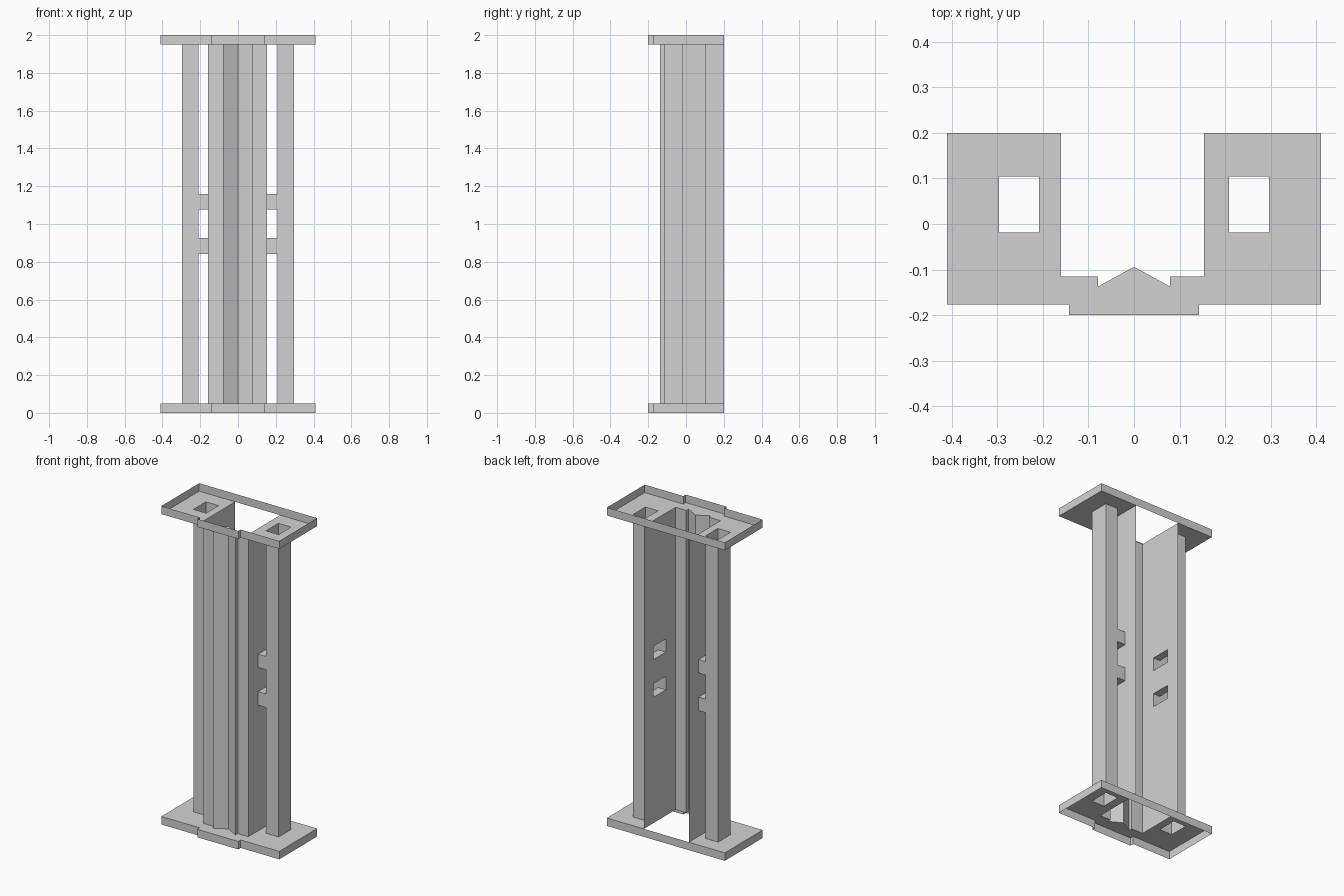
import bpy
import bmesh

cube = bpy.data.objects.get("Cube")
if cube:
    bpy.data.objects.remove(cube, do_unlink=True)

grey = bpy.data.materials.new("plain_grey")
grey.use_nodes = True
grey.diffuse_color = (0.65, 0.65, 0.65, 1)
grey.node_tree.nodes["Principled BSDF"].inputs["Base Color"].default_value = (0.65, 0.65, 0.65, 1)

# Main dimensions
HEIGHT, RIM = 2.0, 0.05
HALF_X, FRONT, BACK = 0.41, -0.176, 0.2
POST_IN, POST_OUT, POST_FRONT, POST_BACK = 0.208, 0.296, -0.019, 0.104
CHANNEL_X = {-1: -0.16, 1: 0.153}
CHANNEL_FRONT = -0.115
SLOTS = [(0.84, 0.925), (1.077, 1.16)]
FULL = [(RIM, HEIGHT - RIM)]
# Heights left standing between the slots
STRIPS = [(RIM, SLOTS[0][0]), (SLOTS[0][1], SLOTS[1][0]), (SLOTS[1][1], HEIGHT - RIM)]


def sheet(bm, path, spans, closed=False):
    """Thin upright wall following an xy path over each height span."""
    ends = path[1:] + path[:1] if closed else path[1:]
    for low, high in spans:
        for (ax, ay), (bx, by) in zip(path, ends):
            corners = [(ax, ay, low), (bx, by, low), (bx, by, high), (ax, ay, high)]
            bm.faces.new([bm.verts.new(c) for c in corners])


def loop_edges(bm, outline, z):
    verts = [bm.verts.new((x, y, z)) for x, y in outline]
    return [bm.edges.new((v, verts[i - 1])) for i, v in enumerate(verts)]


def finish(bm, name):
    bmesh.ops.remove_doubles(bm, verts=bm.verts, dist=0.0001)
    bmesh.ops.recalc_face_normals(bm, faces=bm.faces)
    mesh = bpy.data.meshes.new(name)
    bm.to_mesh(mesh)
    bm.free()
    mesh.materials.append(grey)
    obj = bpy.data.objects.new(name, mesh)
    bpy.context.scene.collection.objects.link(obj)


def post_outline(side):
    a, b = side * POST_IN, side * POST_OUT
    return [(a, POST_FRONT), (b, POST_FRONT), (b, POST_BACK), (a, POST_BACK)]


# Front web of the channel, with the V-shaped ridge
web = [(CHANNEL_X[-1], CHANNEL_FRONT), (-0.079, CHANNEL_FRONT), (-0.079, -0.137),
       (0, -0.094), (0.079, -0.137), (0.079, CHANNEL_FRONT), (CHANNEL_X[1], CHANNEL_FRONT)]
bm = bmesh.new()
sheet(bm, web, FULL)
finish(bm, "channel_web")

for side, label in ((-1, "right"), (1, "left")):
    x = CHANNEL_X[side]

    # Channel side wall with two slots
    bm = bmesh.new()
    sheet(bm, [(x, CHANNEL_FRONT), (x, POST_FRONT)], FULL)
    sheet(bm, [(x, POST_FRONT), (x, POST_BACK)], STRIPS)
    sheet(bm, [(x, POST_BACK), (x, BACK)], FULL)
    finish(bm, label + "_channel_wall")

    # Hollow post, open towards the slots
    bm = bmesh.new()
    outline = post_outline(side)
    sheet(bm, outline, FULL)
    sheet(bm, [outline[-1], outline[0]], STRIPS)
    finish(bm, label + "_post")

    # Hollow bridges joining post and channel
    bm = bmesh.new()
    inner = side * POST_IN
    for y in (POST_FRONT, POST_BACK):
        sheet(bm, [(x, y), (inner, y)], SLOTS)
    for span in SLOTS:
        for z in span:
            corners = [(x, POST_FRONT), (inner, POST_FRONT), (inner, POST_BACK), (x, POST_BACK)]
            bm.faces.new([bm.verts.new((cx, cy, z)) for cx, cy in corners])
    finish(bm, label + "_bridges")

# End flanges: a pierced floor with a thin rim facing outwards
front_edge = [(-HALF_X, FRONT), (-0.142, FRONT), (-0.142, -0.2),
              (0.142, -0.2), (0.142, FRONT), (HALF_X, FRONT)]
rim = front_edge + [(HALF_X, BACK), (-HALF_X, BACK)]
floor = (front_edge + [(HALF_X, BACK), (CHANNEL_X[1], BACK)] + web[::-1]
         + [(CHANNEL_X[-1], BACK), (-HALF_X, BACK)])
for name, floor_z, span in (("bottom_flange", RIM, (0, RIM)),
                            ("top_flange", HEIGHT - RIM, (HEIGHT - RIM, HEIGHT))):
    bm = bmesh.new()
    edges = loop_edges(bm, floor, floor_z)
    for side in (-1, 1):
        edges += loop_edges(bm, post_outline(side), floor_z)
    bmesh.ops.triangle_fill(bm, edges=edges, use_beauty=True, normal=(0, 0, 1))
    sheet(bm, rim, [span], closed=True)
    finish(bm, name)
